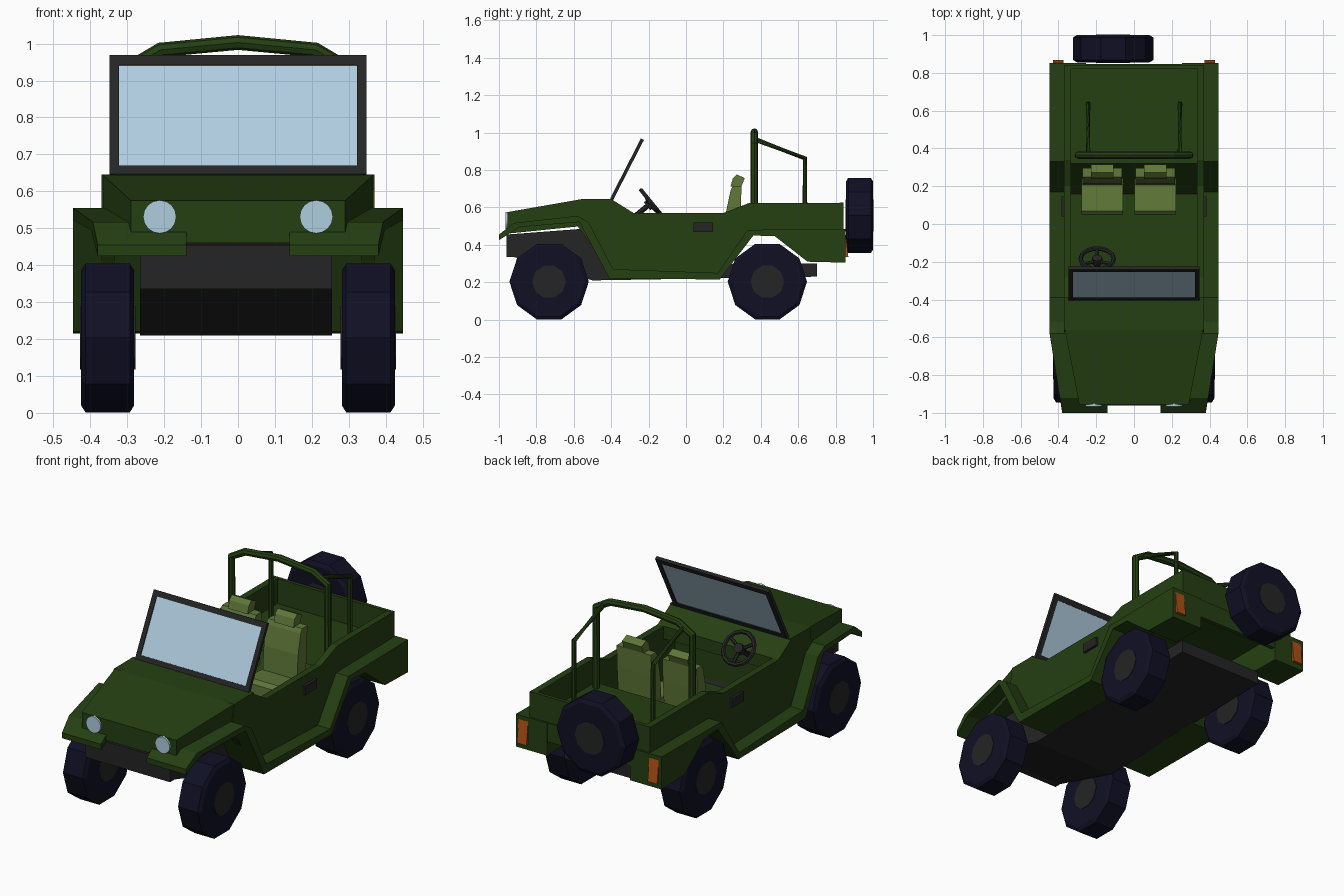
import bpy, bmesh, math
from mathutils import Vector, Matrix

if "Cube" in bpy.data.objects:
    bpy.data.objects.remove(bpy.data.objects["Cube"])

def mat(name, r, g, b):
    m = bpy.data.materials.new(name)
    m.diffuse_color = (r, g, b, 1)
    m.use_nodes = True
    m.node_tree.nodes["Principled BSDF"].inputs["Base Color"].default_value = m.diffuse_color
    return m

GREEN = mat("army green", .018, .050, .006)
SEAT = mat("seat green", .115, .185, .040)
TYRE = mat("tyre navy black", .005, .005, .018)
GREY = mat("dark grey", .018, .018, .018)
GLASS = mat("pale blue glass", .43, .61, .74)
ORANGE = mat("orange lamp", .42, .08, .008)

def finish(name, bm, material):
    bmesh.ops.recalc_face_normals(bm, faces=bm.faces)
    me = bpy.data.meshes.new(name)
    bm.to_mesh(me)
    bm.free()
    me.materials.append(material)
    ob = bpy.data.objects.new(name, me)
    bpy.context.collection.objects.link(ob)
    return ob

def rings(name, loops, material):
    """Skin between equal-sized point loops and cap both ends."""
    bm = bmesh.new()
    vs = [[bm.verts.new(p) for p in lp] for lp in loops]
    n = len(vs[0])
    for a, b in zip(vs, vs[1:]):
        for i in range(n):
            bm.faces.new((a[i], a[(i + 1) % n], b[(i + 1) % n], b[i]))
    bm.faces.new(vs[0])
    bm.faces.new(vs[-1])
    return finish(name, bm, material)

def slab(name, prof, x0, x1, material):
    """Extrude a (y, z) profile sideways; x0 and x1 may be functions of y."""
    f = lambda x, y: x(y) if callable(x) else x
    return rings(name, [[(f(x, y), y, z) for y, z in prof] for x in (x0, x1)], material)

def box(name, x, y, z, material):
    return slab(name, [(y[0], z[0]), (y[1], z[0]), (y[1], z[1]), (y[0], z[1])], x[0], x[1], material)

def lathe(name, prof, n, matrix, material, start=0.0):
    """Turn (offset along x, radius) pairs about the x axis, then place."""
    loops = []
    for o, r in prof:
        angs = [start + 2 * math.pi * i / n for i in range(n)]
        loops.append([matrix @ Vector((o, r * math.cos(a), r * math.sin(a))) for a in angs])
    return rings(name, loops, material)

def tube(name, pts, r, material, n=8):
    """Round bar through points, mitred at the bends."""
    pts = [Vector(p) for p in pts]
    loops = []
    for i, p in enumerate(pts):
        d0 = (p - pts[i - 1]).normalized() if i else (pts[1] - p).normalized()
        d1 = (pts[i + 1] - p).normalized() if i < len(pts) - 1 else d0
        t = (d0 + d1).normalized()
        ref = Vector((0, 1, 0)) if abs(t.y) < .7 else Vector((1, 0, 0))
        u = t.cross(ref).normalized()
        v = t.cross(u)
        loops.append([p + r * (u * math.cos(2 * math.pi * k / n) + v * math.sin(2 * math.pi * k / n))
                      for k in range(n)])
    return rings(name, loops, material)

# Wheels: ten-sided, chamfered, with grey hubs
def wheel(name, matrix):
    lathe(name, [(-.072, .192), (-.06, .212), (.06, .212), (.072, .192)], 10, matrix, TYRE)
    lathe(name + "_hub", [(-.075, .09), (.075, .09)], 10, matrix, GREY)

for sx, side in ((-1, "left"), (1, "right")):
    for y, end in ((-.732, "front"), (.435, "rear")):
        wheel(f"{end}_{side}_wheel", Matrix.Translation((sx * .353, y, .203)))
wheel("spare_wheel", Matrix.Translation((-.11, .928, .557)) @ Matrix.Rotation(math.pi / 2, 4, 'Z'))

# Chassis
slab("chassis", [(-.96, .335), (-.92, .335), (-.5, .21), (.7, .23), (.7, .3), (.25, .3), (.15, .255),
                 (-.36, .26), (-.5, .49), (-.96, .455)], -.265, .255, GREY)

# Hood, lofted from nose to cowl
rings("hood", [[(-w, y, b), (w, y, b), (w, y, t), (-w, y, t)] for y, w, t, b in
               ((-.955, .29, .575, .46), (-.56, .366, .644, .5), (-.39, .37, .646, .5))], GREEN)

# Dashboard and tub floor
slab("dashboard", [(-.4, .645), (-.28, .57), (-.28, .5), (-.38, .46), (-.38, .26), (-.42, .26), (-.55, .5)],
     -.34, .34, GREEN)
slab("tub_floor", [(-.4, .275), (.16, .275), (.32, .488), (.84, .488), (.84, .455), (.35, .455),
                   (.18, .24), (-.4, .24)], -.34, .34, GREEN)

side_prof = [(-.58, .5), (-.56, .645), (-.4, .645), (-.28, .57), (.2, .57), (.34, .625), (.84, .625),
             (.84, .46), (.35, .46), (.19, .23), (-.39, .24)]
flare_prof = [(-1, .455), (-.92, .517), (-.58, .555), (-.52, .52), (-.39, .27), (.17, .25), (.33, .48),
              (.853, .485), (.853, .305), (.65, .31), (.475, .446), (.36, .45), (.18, .215), (-.41, .22),
              (-.57, .522), (-.89, .495), (-1, .425)]
outer = lambda y: .447 if y > -.6 else .447 - (-.58 - y) / .42 * .067
inner = lambda y: .14 if y < -.6 else .255

for s, side in ((-1, "left"), (1, "right")):
    # Body wall and the stepped fender / sill / rear wing
    slab(f"{side}_body_side", side_prof, s * .333, s * .37, GREEN)
    slab(f"{side}_fender", flare_prof, lambda y: s * inner(y), lambda y: s * outer(y), GREEN)
    # Headlight, tail lamp and door handle
    lathe(f"{side}_headlight", [(-.009, .045), (.009, .045)], 16,
          Matrix.Translation((s * .212, -.957, .531)) @ Matrix.Rotation(math.pi / 2, 4, 'Z'), GLASS)
    slab(f"{side}_tail_lamp", [(.84, .47), (.852, .47), (.868, .335), (.84, .335)], s * .372, s * .43, ORANGE)
    box(f"{side}_door_handle", (s * .365, s * .384), (.04, .145), (.47, .52), GREY)
    # Rear stay of the roll bar
    tube(f"{side}_roll_bar_stay", [(s * .243, .365, .965), (s * .243, .635, .863), (s * .243, .637, .47)],
         .013, GREEN)

# Tailgate
box("tailgate", (-.37, .37), (.822, .842), (.46, .626), GREEN)
box("rear_panel", (-.26, .26), (.825, .848), (.38, .484), GREEN)

# Roll bar hoop
hoop = [(-.295, .365, .45), (-.295, .365, .935), (-.21, .365, .983), (0, .365, 1.003)]
tube("roll_bar", hoop + [(-x, y, z) for x, y, z in hoop[-2::-1]], .02, GREEN)

# Windshield: four frame bars and a glass plate on a tilted plane
B, T = Vector((0, -.398, .643)), Vector((0, -.233, .965))
up = (T - B).normalized()
H = (T - B).length
nrm = Vector((0, -up.z, up.y))

def pane(name, x0, x1, h0, h1, th, material):
    loop = lambda o: [Vector((x, 0, 0)) + B + up * h + nrm * o
                      for x, h in ((x0, h0), (x1, h0), (x1, h1), (x0, h1))]
    rings(name, [loop(-th), loop(th)], material)

pane("windshield_frame_top", -.348, .348, H - .03, H, .009, GREY)
pane("windshield_frame_bottom", -.348, .348, 0, .026, .009, GREY)
for s in (-1, 1):
    pane("windshield_frame_post", s * .322, s * .348, .026, H - .03, .009, GREY)
pane("windshield_glass", -.322, .322, .026, H - .03, .004, GLASS)

# Seats with cushion, backrest and headrest
for cx in (-.168, .113):
    slab("seat_cushion", [(.05, .32), (.05, .44), (.07, .46), (.24, .445), (.24, .32)], cx - .11, cx + .11, SEAT)
    slab("seat_back", [(.205, .44), (.215, .58), (.238, .69), (.25, .715), (.297, .715), (.293, .6), (.28, .42)],
         cx - .105, cx + .105, SEAT)
    slab("seat_headrest", [(.238, .712), (.25, .755), (.272, .776), (.314, .757), (.296, .712)],
         cx - .06, cx + .06, SEAT)

# Steering wheel, spokes and column
C = Vector((-.195, -.185, .625))
axis = Vector((0, .77, .63))
v = axis.cross(Vector((1, 0, 0))).normalized()
bpy.ops.mesh.primitive_torus_add(major_segments=14, minor_segments=6, major_radius=.088, minor_radius=.012,
                                 location=C, rotation=axis.to_track_quat('Z', 'Y').to_euler())
rim = bpy.context.object
rim.name = "steering_wheel"
rim.data.materials.append(GREY)
for k in range(3):
    a = math.pi / 2 + k * 2 * math.pi / 3
    tube("steering_spoke", [C - axis * .015, C + .088 * (Vector((1, 0, 0)) * math.cos(a) + v * math.sin(a))],
         .01, GREY, 6)
tube("steering_hub", [C - axis * .03, C + axis * .008], .027, GREY)
tube("steering_column", [C, C - axis * .16], .014, GREY)
